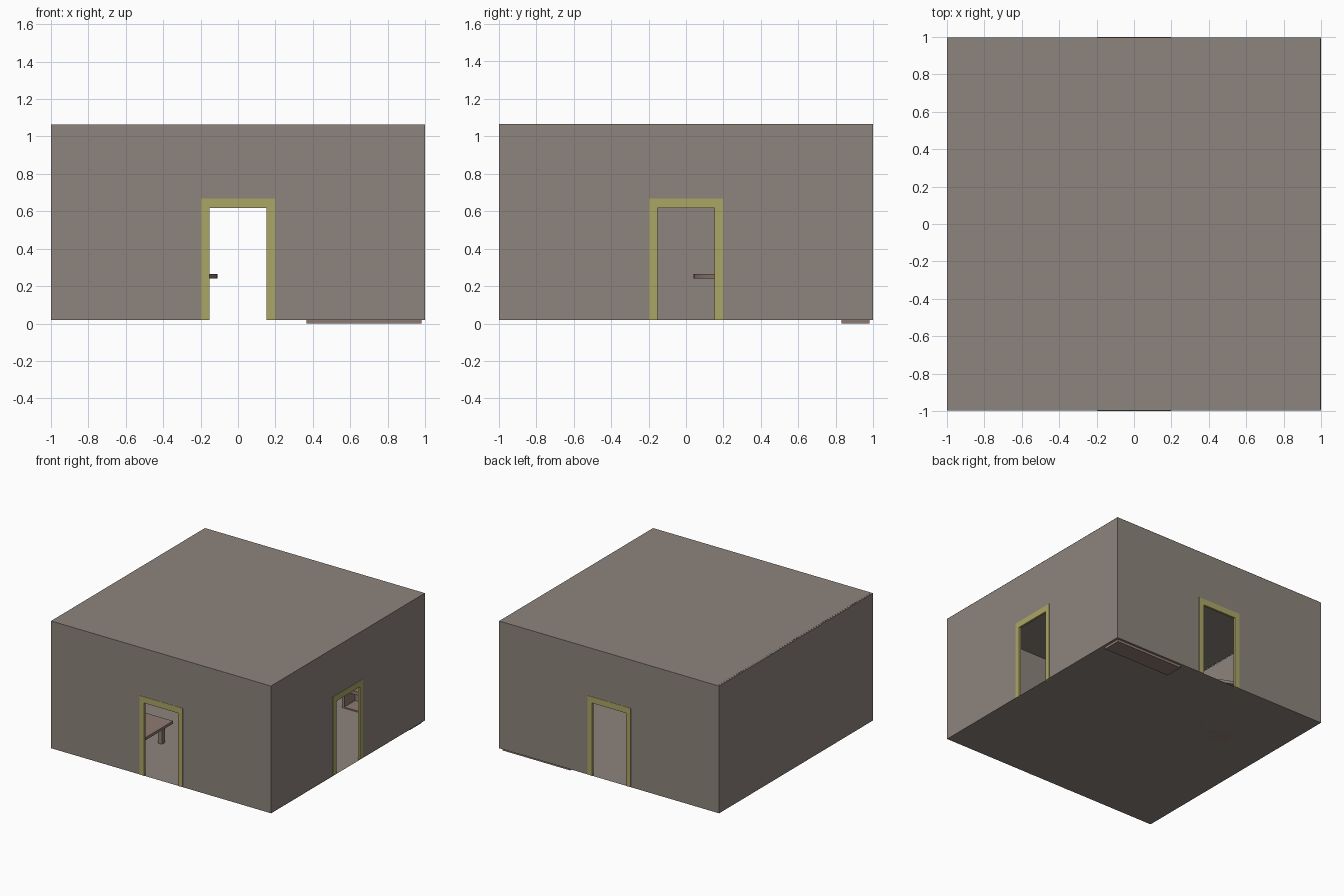
import bpy, bmesh, math
from mathutils import Matrix

if "Cube" in bpy.data.objects:
    bpy.data.objects.remove(bpy.data.objects["Cube"])

FLOOR, TOP, T = 0.02, 1.065, 0.012


def material(name, rgb):
    m = bpy.data.materials.new(name)
    m.diffuse_color = (*rgb, 1)
    m.use_nodes = True
    m.node_tree.nodes["Principled BSDF"].inputs["Base Color"].default_value = m.diffuse_color
    return m


WALL = material("plaster", (0.27, 0.23, 0.205))
TRIM = material("door_trim", (0.40, 0.38, 0.13))
WOOD = material("wood", (0.27, 0.20, 0.17))


def finish(name, bm, mat, matrix=None):
    if matrix:
        bm.transform(matrix)
    bmesh.ops.recalc_face_normals(bm, faces=bm.faces)
    me = bpy.data.meshes.new(name)
    bm.to_mesh(me)
    bm.free()
    me.materials.append(mat)
    ob = bpy.data.objects.new(name, me)
    bpy.context.collection.objects.link(ob)
    return ob


def box(name, lo, hi, mat):
    bm = bmesh.new()
    size = [b - a for a, b in zip(lo, hi)]
    mid = [(a + b) / 2 for a, b in zip(lo, hi)]
    bmesh.ops.create_cube(bm, size=1, matrix=Matrix.Translation(mid) @ Matrix.Diagonal((*size, 1)))
    return finish(name, bm, mat)


def plane(name, x0, x1, y, z, flip=False):
    bm = bmesh.new()
    f = bm.faces.new([bm.verts.new(p) for p in ((x0, -y, z), (x1, -y, z), (x1, y, z), (x0, y, z))])
    f.normal_update()
    ob = finish(name, bm, WALL)
    if (ob.data.polygons[0].normal.z < 0) != flip:
        ob.data.flip_normals()
    return ob


def panel(name, profile, y0, y1, mat, angle):
    """Extrude an x/z outline from y0 to y1, then turn it to face its side."""
    bm = bmesh.new()
    face = bm.faces.new([bm.verts.new((x, y0, z)) for x, z in profile])
    ext = bmesh.ops.extrude_face_region(bm, geom=[face])
    verts = [v for v in ext["geom"] if isinstance(v, bmesh.types.BMVert)]
    bmesh.ops.translate(bm, verts=verts, vec=(0, y1 - y0, 0))
    return finish(name, bm, mat, Matrix.Rotation(math.radians(angle), 4, 'Z'))


def arch(hw, h, ow, oh):
    """Upside-down U outline around a doorway."""
    return [(-ow, FLOOR), (-ow, oh), (ow, oh), (ow, FLOOR),
            (hw, FLOOR), (hw, h), (-hw, h), (-hw, FLOOR)]


def cylinder(name, r, x, y, z0, z1, n=32, r2=None):
    bm = bmesh.new()
    bmesh.ops.create_cone(bm, cap_ends=True, segments=n, radius1=r, radius2=r if r2 is None else r2,
                          depth=z1 - z0, matrix=Matrix.Translation((x, y, (z0 + z1) / 2)))
    ob = finish(name, bm, WOOD)
    bpy.context.view_layer.objects.active = ob
    bpy.ops.object.select_all(action='DESELECT')
    ob.select_set(True)
    bpy.ops.object.shade_smooth_by_angle(angle=math.radians(35))
    return ob


# Walls with doorways and their trim; the left wall is solid
for side, angle in (("front", 0), ("right", 90), ("back", 180)):
    ow = 1 if side != "right" else 1 - T
    panel(side + "_wall", arch(0.165, 0.63, ow, TOP), -1 + 0.002, -1 + T, WALL, angle)
    panel(side + "_door_frame", arch(0.153, 0.618, 0.197, 0.668), -1, -1 + T + 0.006, TRIM, angle)
box("left_wall", (-1, -1 + T, FLOOR), (-1 + T, 1 - T, TOP), WALL)

# Floor and ceiling sheets
plane("floor", -1, 1, 0.998, FLOOR, flip=True)
plane("ceiling", -1 + T, 0.998, 0.998, TOP + 0.001)

# Round table
TX, TY = -0.46, 0.39
cylinder("round_table_top", 0.35, TX, TY, 0.24, 0.265, 48)
cylinder("round_table_pedestal", 0.035, TX, TY, FLOOR, 0.24, 20)
cylinder("round_table_foot", 0.16, TX, TY, FLOOR, 0.04, 32, 0.1)

# Low rectangular table in the front left corner
X0, X1, Y0, Y1 = -0.93, -0.31, -0.9, -0.4
box("low_table_top", (X0, Y0, 0.178), (X1, Y1, 0.2), WOOD)
for i, x in enumerate((X0 + 0.07, X1 - 0.07)):
    for j, y in enumerate((Y0 + 0.05, Y1 - 0.05)):
        box(f"low_table_leg_{i}{j}", (x - 0.018, y - 0.018, FLOOR), (x + 0.018, y + 0.018, 0.178), WOOD)

# Bookshelf in the back right corner, its base dipping below the floor
BX0, BX1, BY0, BY1, BH = 0.365, 0.98, 0.83, 0.98, 0.66
for name, x in (("left", BX0), ("right", BX1 - 0.02)):
    box(f"bookshelf_{name}_side", (x, BY0, 0), (x + 0.02, BY1, BH), WOOD)
box("bookshelf_back", (BX0 + 0.02, BY1 - 0.01, 0), (BX1 - 0.02, BY1, BH), WOOD)
for i in range(5):
    z = i * (BH - 0.03) / 4
    box(f"bookshelf_shelf_{i}", (BX0 + 0.02, BY0, z), (BX1 - 0.02, BY1 - 0.01, z + 0.03), WOOD)
